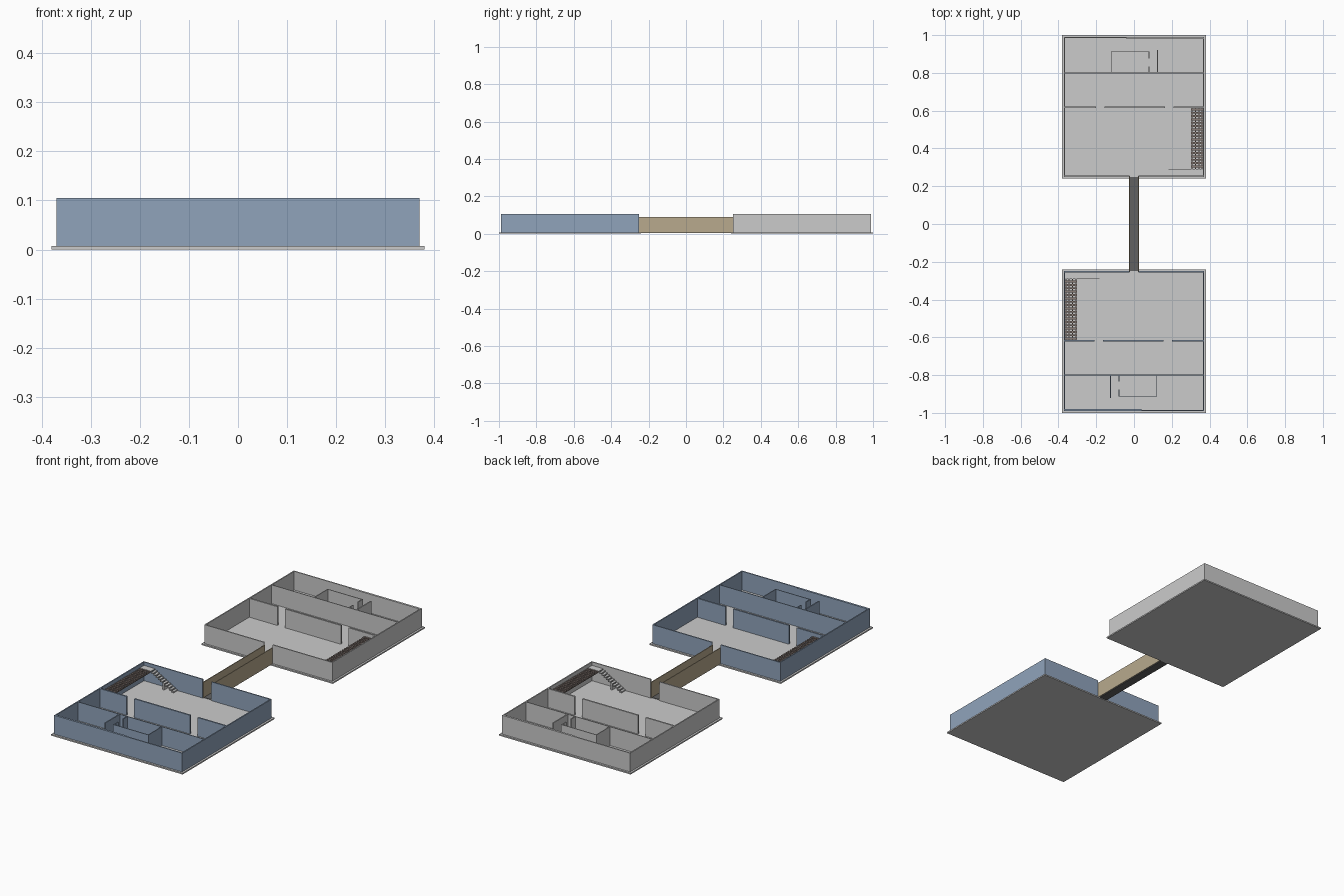
import bpy, bmesh
from mathutils import Matrix, Vector

if "Cube" in bpy.data.objects:
    bpy.data.objects.remove(bpy.data.objects["Cube"])


def material(name, rgb):
    m = bpy.data.materials.new(name)
    m.diffuse_color = (*rgb, 1)
    m.use_nodes = True
    m.node_tree.nodes["Principled BSDF"].inputs["Base Color"].default_value = m.diffuse_color
    return m


BLUE = material("blue_wall", (0.28, 0.37, 0.50))
TAN = material("tan_wall", (0.48, 0.40, 0.27))
DARK = material("dark_floor", (0.12, 0.12, 0.12))
GRATE = material("grate", (0.25, 0.20, 0.18))


def part(name, boxes, mat=None, s=1):
    """One object from (x0, x1, y0, y1, z0, z1) boxes; s=-1 turns it half round."""
    bm = bmesh.new()
    for x0, x1, y0, y1, z0, z1 in boxes:
        mid = Vector((s * (x0 + x1) / 2, s * (y0 + y1) / 2, (z0 + z1) / 2))
        size = (abs(x1 - x0), abs(y1 - y0), abs(z1 - z0), 1)
        bmesh.ops.create_cube(bm, size=1, matrix=Matrix.Translation(mid) @ Matrix.Diagonal(size))
    me = bpy.data.meshes.new(name)
    bm.to_mesh(me)
    bm.free()
    if mat:
        me.materials.append(mat)
    ob = bpy.data.objects.new(name, me)
    bpy.context.collection.objects.link(ob)
    return ob


F, H = 0.007, 0.105          # floor top, wall top


def wall_x(y, t, spans):
    return [(a, b, y - t / 2, y + t / 2, F, H) for a, b in spans]


def wall_y(x, t, spans):
    return [(x - t / 2, x + t / 2, a, b, F, H) for a, b in spans]


for s, side, mat in ((1, "front", BLUE), (-1, "back", None)):
    # floor slab
    part(side + "_floor", [(-.38, .38, -1, -.24, 0, F)], None, s)

    # outer walls, with a gap for the bridge
    outer = wall_x(-.987, .006, [(-.37, .37)])
    outer += wall_x(-.253, .006, [(-.37, -.025), (.025, .37)])
    outer += wall_y(-.367, .006, [(-.984, -.256)])
    outer += wall_y(.367, .006, [(-.984, -.256)])
    part(side + "_outer_walls", outer, mat, s)

    # inner lining on half of the end wall
    part(side + "_end_lining", [(-.364, .04, -.984, -.979, F, H)], mat, s)

    # main dividing wall with two doorways
    part(side + "_dividing_wall",
         wall_x(-.617, .008, [(-.364, -.21), (-.165, .157), (.202, .364)]), mat, s)

    # corridor wall and small room
    part(side + "_corridor_wall", wall_x(-.80, .004, [(-.364, .364)]), mat, s)
    room = wall_x(-.912, .004, [(-.082, .122)])
    room += wall_y(.12, .004, [(-.91, -.802)])
    room += wall_y(-.08, .004, [(-.91, -.875), (-.835, -.802)])
    part(side + "_small_room", room, mat, s)
    part(side + "_room_screen", wall_y(-.124, .006, [(-.92, -.802)]), mat, s)

    # raised walkway of crossbars and long rails
    n = 18
    step = .32 / n
    bars = [(-.364, -.303, -.612 + i * step, -.612 + i * step + .010, .082, .086)
            for i in range(n + 1)]
    bars += [(x - .0025, x + .0025, -.613, -.29, .078, .082)
             for x in (-.360, -.343, -.325, -.306)]
    part(side + "_walkway", bars, GRATE, s)

    # landing and stairs down along the bridge wall
    part(side + "_landing", [(-.364, -.30, -.29, -.256, .082, .087)], None, s)
    k = 10
    part(side + "_stairs",
         [(-.30 + i * .013, -.30 + (i + 1) * .013, -.288, -.256,
           .074 - i * .0074, .080 - i * .0074) for i in range(k)], None, s)
    part(side + "_stair_post", [(-.236, -.226, -.287, -.257, F, .042)], None, s)

# bridge
part("bridge_floor", [(-.022, .022, -.25, .25, .003, .009)], DARK)
for x, name in ((-.0235, "left"), (.0235, "right")):
    part("bridge_wall_" + name, [(x - .002, x + .002, -.255, .255, F, .09)], TAN)
